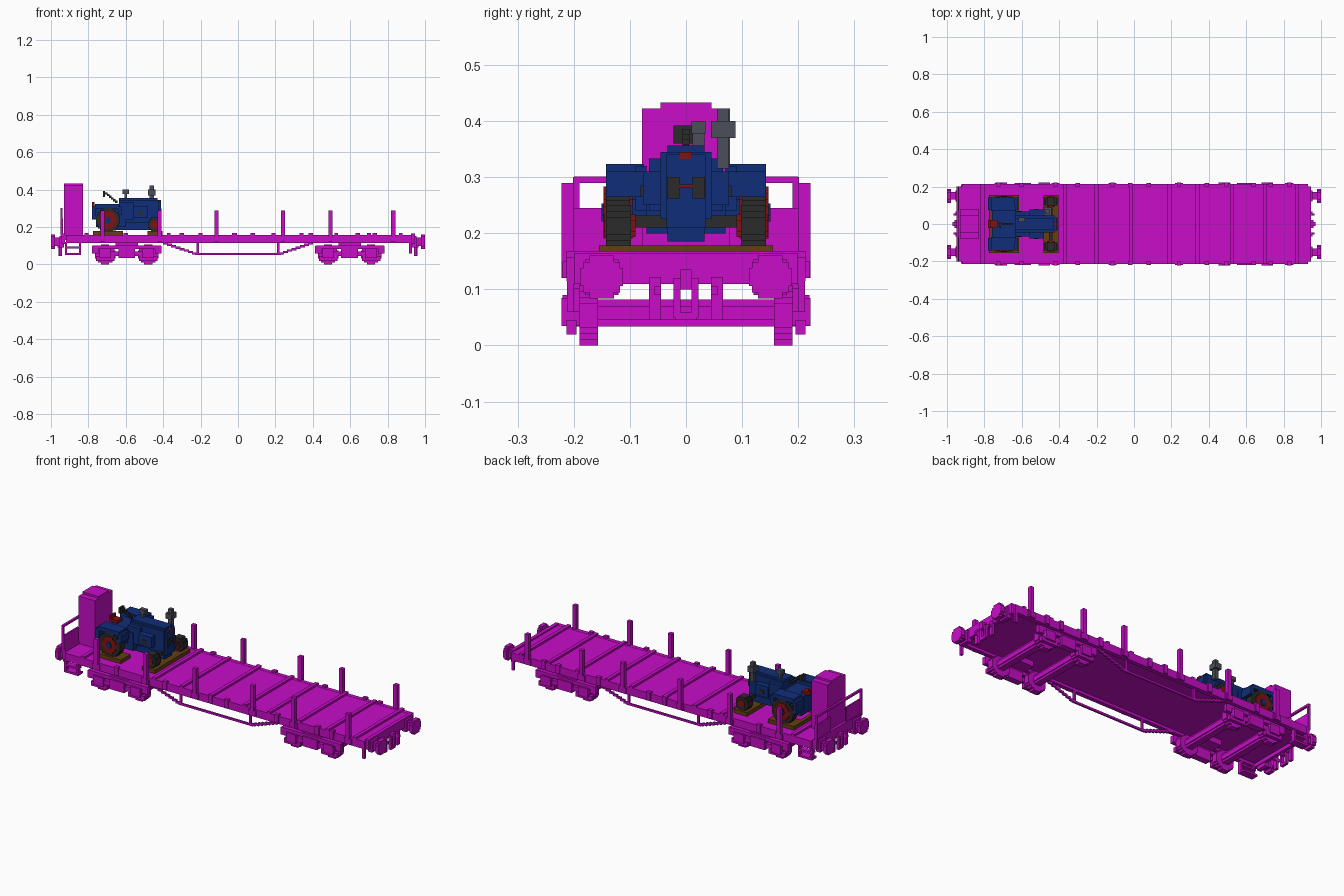
import bpy, bmesh, math
from mathutils import Vector

cube = bpy.data.objects.get("Cube")
if cube:
    bpy.data.objects.remove(cube, do_unlink=True)

UNIT = 2 / 184          # size of one building block
objects = {}            # part name -> (bmesh, material)


def material(name, *rgb):
    mat = bpy.data.materials.new(name)
    mat.use_nodes = True
    colour = (*rgb, 1)
    mat.diffuse_color = colour
    mat.node_tree.nodes["Principled BSDF"].inputs["Base Color"].default_value = colour
    return mat


MAGENTA = material("magenta wagon paint", .58, .004, .58)
BLUE = material("dark blue paint", .005, .027, .19)
RUBBER = material("black rubber", .024, .024, .024)
RED = material("deep red paint", .22, .006, .006)
STEEL = material("grey steel", .07, .075, .1)
WOOD = material("brown timber", .13, .048, .006)


def block(name, mat, xs, ys, zs, mirror=False):
    """Add a box to the named part, optionally mirrored across y."""
    if name not in objects:
        objects[name] = (bmesh.new(), mat)
    bm = objects[name][0]
    for side in ((1, -1) if mirror else (1,)):
        lo = Vector((xs[0], ys[0], zs[0]))
        hi = Vector((xs[1], ys[1], zs[1]))
        mid, size = (lo + hi) / 2, hi - lo
        mid.y *= side
        for v in bmesh.ops.create_cube(bm, size=1)["verts"]:
            v.co = Vector(a * b for a, b in zip(v.co, size)) + mid


def disc(name, mat, centre, radius, depth, axis="y", mirror=False):
    """Stepped round disc made of stacked rows; depth is its span on the axis."""
    rows = max(3, round(2 * radius / UNIT))
    step = 2 * radius / rows
    across, z = centre
    widths = [max(1, round(2 * math.sqrt(radius ** 2 - (radius - step * (i + .5)) ** 2) / step)) * step / 2
              for i in range(rows)]
    first = 0
    while first < rows:
        last = first
        while last + 1 < rows and abs(widths[last + 1] - widths[first]) < step / 4:
            last += 1
        span = (across - widths[first], across + widths[first])
        zs = (z - radius + first * step, z - radius + (last + 1) * step)
        if axis == "y":
            block(name, mat, span, depth, zs, mirror)
        else:
            block(name, mat, depth, span, zs, mirror)
        first = last + 1


def around(centre, half):
    return (centre - half, centre + half)


def ends(a, b, sign):
    """x span at one end of the wagon."""
    return tuple(sorted((a * sign, b * sign)))


# Wagon deck and frame
block("deck_floor", MAGENTA, (-.94, .93), (-.2, .2), (.13, .157))
block("side_sill", MAGENTA, (-.92, .93), (.19, .213), (.115, .158), True)
for sign in (1, -1):
    block("buffer_beam", MAGENTA, ends(.925, .945, sign), (-.2, .2), (.11, .165))
for x in (-.81, -.37, -.2, -.015, .19, .34, .525, .7, .87):
    block("deck_ridge", MAGENTA, around(x, .01), (-.213, .213), (.15, .168))

# Stakes and their pockets along both edges
for x in (-.725, -.42, -.115, .24, .495, .83):
    block("side_stake", MAGENTA, around(x, .011), (.2, .222), (.12, .29), True)
    block("stake_pocket", MAGENTA, around(x, .022), (.2, .22), (.12, .15), True)
for x in (-.6, -.3, -.02, .08, .39, .64, .73):
    block("edge_bracket", MAGENTA, around(x, .012), (.2, .22), (.12, .168), True)

# Buffers, coupling hooks and hoses
for sign in (1, -1):
    disc("buffer_head", MAGENTA, (.15, .122), .038, ends(.978, 1, sign), "x", True)
    block("buffer_stem", MAGENTA, ends(.94, .98, sign), (.13, .17), (.1, .143), True)
    block("buffer_base", MAGENTA, ends(.93, .955, sign), (.12, .18), (.09, .153), True)
    block("coupling_hook", MAGENTA, ends(.94, .97, sign), (-.01, .01), (.1, .135))
    block("coupling_link", MAGENTA, ends(.945, .96, sign), (.01, .022), (.05, .12), True)
    block("coupling_link", MAGENTA, ends(.945, .96, sign), (-.02, .02), (.045, .06))
    block("brake_hose", MAGENTA, ends(.94, .955, sign), (.045, .066), (.045, .122), True)
    block("brake_hose", MAGENTA, ends(.93, .965, sign), (.045, .056), (.09, .105), True)

# Hanging steps below the platform, and hand grips at the other end
for x in (-.92, -.845):
    block("platform_step", MAGENTA, around(x, .006), (.19, .212), (.05, .12), True)
block("platform_step", MAGENTA, (-.926, -.84), (.17, .212), (.05, .061), True)
block("platform_step", MAGENTA, (-.926, -.84), (.18, .212), (.085, .095), True)
block("corner_step", MAGENTA, (.915, .93), (.2, .212), (.06, .12), True)

# Brake cabin and platform railing
block("brake_cabin", MAGENTA, (-.93, -.83), (-.078, .078), (.155, .422))
block("cabin_roof", MAGENTA, (-.93, -.83), (-.045, .045), (.42, .433))
block("platform_rail", MAGENTA, (-.95, -.938), (-.2, .2), (.29, .301))
block("platform_rail", MAGENTA, (-.95, -.938), (.19, .201), (.155, .3), True)
block("platform_panel", MAGENTA, (-.943, -.935), (.07, .2), (.155, .245), True)

# Two bogies with stepped wheels
for x in (-.595, .597):
    for side in (-1, 1):
        axle = x + side * .115
        disc("bogie_wheel", MAGENTA, (axle, .054), .054, (.157, .19), mirror=True)
        disc("wheel_axle", MAGENTA, (axle, .058), .024, (-.2, .2))
        block("axle_box", MAGENTA, around(axle, .03), (.19, .222), (.035, .085), True)
        block("axle_spring", MAGENTA, around(axle, .05), (.195, .213), (.02, .045), True)
        block("bogie_arm", MAGENTA, around(x + side * .055, .03), (.19, .21), (.045, .07), True)
        block("bogie_tip", MAGENTA, around(x + side * .168, .017), (.19, .212), (.06, .1), True)
    block("bogie_side", MAGENTA, around(x, .183), (.19, .212), (.082, .102), True)
    block("bogie_spring", MAGENTA, around(x, .045), (.185, .22), (.035, .09), True)
    block("bogie_pivot", MAGENTA, around(x, .06), (.12, .2), (.1, .135), True)

# Underframe truss rods, rising in small steps to both bogies
block("truss_rod", MAGENTA, (-.23, .23), (.19, .2), (.05, .061), True)
steps = 8
for side in (-1, 1):
    block("truss_post", MAGENTA, around(side * .215, .006), (.19, .2), (.05, .125), True)
    for i in range(steps):
        t = (i + .5) / steps
        block("truss_rod", MAGENTA, around(side * (.22 + t * .18), .0135),
              (.19, .2), around(.055 + t * .062, .006), True)

# Timber under the tractor wheels
block("rear_timber", WOOD, (-.775, -.615), (.07, .155), (.155, .178), True)
block("front_timber", WOOD, (-.485, -.405), (-.155, .155), (.155, .178))
block("rear_timber", WOOD, (-.775, -.755), (-.155, .155), (.155, .178))

# Tractor wheels
REAR, FRONT = (-.695, .237), (-.445, .213)
disc("rear_tyre", RUBBER, REAR, .065, (.1, .143), mirror=True)
disc("rear_rim", RED, REAR, .046, (.095, .147), mirror=True)
disc("rear_hub", BLUE, REAR, .016, (.08, .151), mirror=True)
disc("front_tyre", RUBBER, FRONT, .037, (.098, .143), mirror=True)
disc("front_rim", RED, FRONT, .02, (.09, .146), mirror=True)
block("front_axle", RUBBER, (-.455, -.435), (-.1, .1), (.21, .232))

# Tractor body
block("rear_fender", BLUE, (-.765, -.635), (.075, .143), (.3, .323), True)
block("rear_fender", BLUE, (-.78, -.76), (.075, .143), (.24, .31), True)
block("rear_fender", BLUE, (-.64, -.62), (.075, .143), (.265, .31), True)
block("fender_inner", BLUE, (-.765, -.63), (.07, .09), (.24, .32), True)
block("gearbox", BLUE, (-.76, -.6), (-.07, .07), (.2, .3))
block("gearbox", BLUE, (-.7, -.43), (-.033, .033), (.185, .25))
block("rear_axle", BLUE, (-.71, -.68), (-.1, .1), (.215, .26))
block("hood", BLUE, (-.635, -.425), (-.045, .045), (.225, .345))
block("hood", BLUE, (-.635, -.43), (-.033, .033), (.34, .356))
block("hood", BLUE, (-.635, -.56), (-.066, .066), (.24, .333))
block("engine_side", BLUE, (-.56, -.48), (.04, .077), (.25, .31), True)
block("grille", BLUE, (-.43, -.413), (-.035, .035), (.21, .34))
block("side_port", RUBBER, (-.535, -.51), (.07, .081), (.265, .285), True)
block("headlamp", RUBBER, (-.43, -.408), (.012, .034), (.262, .3), True)
block("nose_badge", RED, (-.42, -.409), (-.012, .012), (.281, .287))
block("nose_badge", RED, (-.426, -.411), (-.012, .01), (.332, .345))

# Seat and steering
block("seat", RED, (-.775, -.73), (-.022, .022), (.3, .315))
block("seat", RED, (-.78, -.768), (-.022, .022), (.3, .333))
for i in range(6):
    block("steering_column", RUBBER, around(-.65 - i * .011, .007), (-.006, .006),
          around(.335 + i * .009, .006))
block("steering_wheel", RUBBER, (-.722, -.71), (-.022, .012), (.36, .392))

# Exhaust stack and air intake
block("exhaust", STEEL, (-.472, -.45), (.055, .077), (.315, .422))
block("exhaust", STEEL, (-.48, -.442), (.045, .088), (.37, .4))
block("air_intake", STEEL, (-.607, -.593), (.012, .033), (.34, .39))
block("air_intake", STEEL, (-.618, -.582), (.01, .035), (.378, .4))

# Turn every part into an object
for name, (bm, mat) in objects.items():
    mesh = bpy.data.meshes.new(name)
    bm.to_mesh(mesh)
    bm.free()
    mesh.materials.append(mat)
    bpy.context.scene.collection.objects.link(bpy.data.objects.new(name, mesh))
